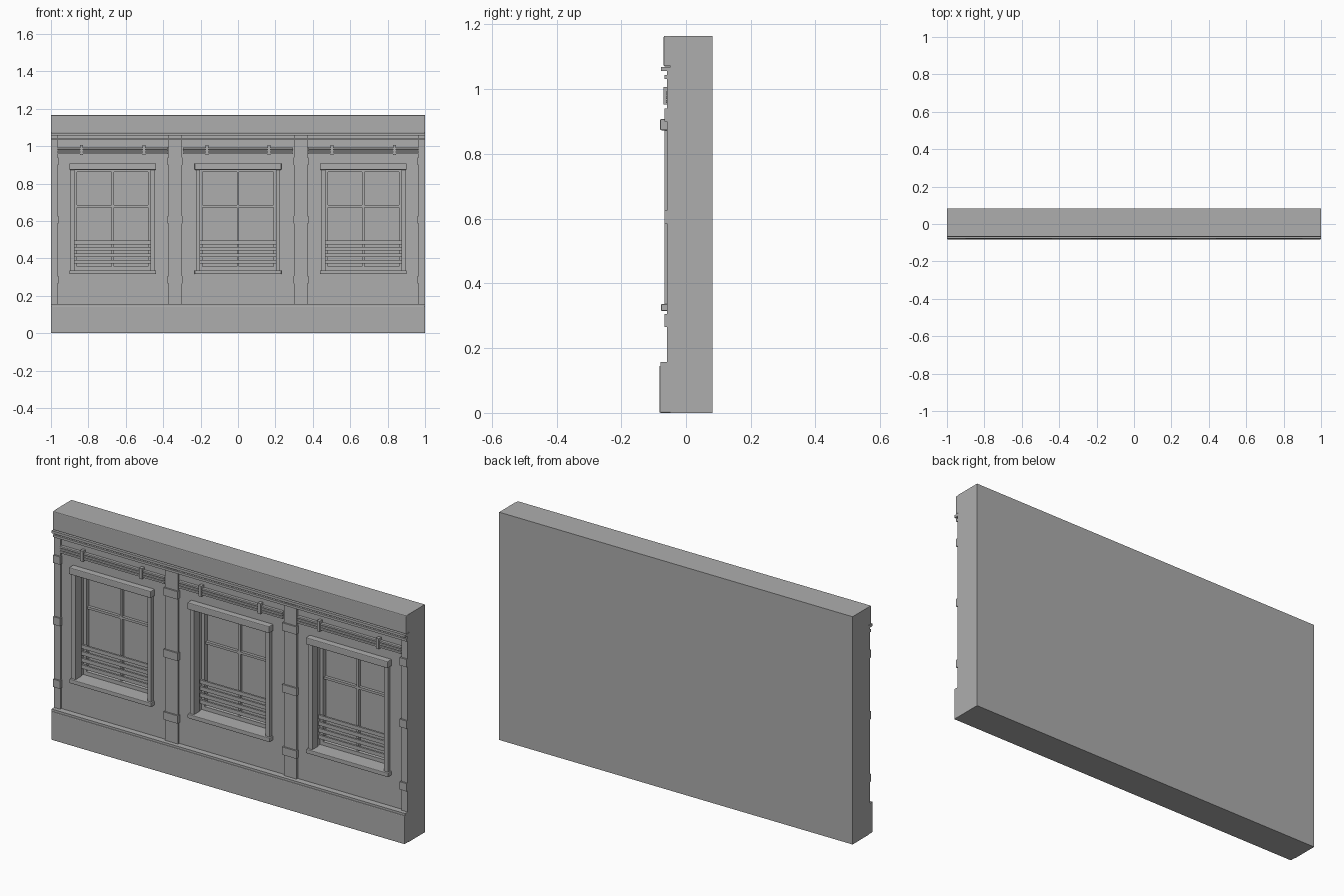
import bpy

if "Cube" in bpy.data.objects:
    bpy.data.objects.remove(bpy.data.objects["Cube"])

mat = bpy.data.materials.new("plain grey")
mat.diffuse_color = (0.42, 0.42, 0.42, 1)
mat.use_nodes = True
mat.node_tree.nodes["Principled BSDF"].inputs["Base Color"].default_value = mat.diffuse_color


def box(name, x, y, z, bevel=0):
    """Box from (min, max) pairs on each axis, optionally with softened edges."""
    v = [(a, b, c) for a in x for b in y for c in z]
    f = [(0, 1, 3, 2), (4, 6, 7, 5), (0, 4, 5, 1),
         (2, 3, 7, 6), (0, 2, 6, 4), (1, 5, 7, 3)]
    me = bpy.data.meshes.new(name)
    me.from_pydata(v, [], f)
    me.materials.append(mat)
    ob = bpy.data.objects.new(name, me)
    bpy.context.collection.objects.link(ob)
    if bevel:
        m = ob.modifiers.new("Bevel", 'BEVEL')
        m.width = bevel
        m.segments = 2
    return ob


WINDOWS = (-0.67, 0, 0.67)
WALL = -0.048

# Wall slab with three window recesses
wall = box("wall", (-1, 1), (WALL, 0.082), (0, 1.165))
for cx in WINDOWS:
    cut = box("recess_cutter", (cx - 0.207, cx + 0.207), (-0.2, 0.025), (0.333, 0.877))
    cut.hide_render = True
    cut.hide_viewport = True
    m = wall.modifiers.new("Recess", 'BOOLEAN')
    m.operation = 'DIFFERENCE'
    m.solver = 'EXACT'
    m.object = cut

# Base board, cap and mouldings
box("base_board", (-1, 1), (-0.082, -0.04), (0, 0.146), 0.004)
box("base_ledge", (-1, 1), (-0.079, -0.04), (0.14, 0.157))
box("cap", (-1, 1), (-0.069, -0.04), (1.07, 1.165), 0.004)
box("crown_strip", (-1, 1), (-0.078, -0.04), (1.056, 1.069))
box("lower_crown_strip", (-1, 1), (-0.067, -0.04), (1.032, 1.044))

# Pilasters with raised bands
for x0, x1 in ((-1, -0.965), (-0.372, -0.3), (0.3, 0.372), (0.965, 1)):
    box("pilaster", (x0, x1), (-0.058, -0.04), (0.15, 1.06))
    grow0 = 0 if x0 == -1 else 0.004
    grow1 = 0 if x1 == 1 else 0.004
    for z in (0.285, 0.605, 0.92):
        box("pilaster_band", (x0 - grow0, x1 + grow1), (-0.066, -0.04), (z - 0.02, z + 0.02))

for cx in WINDOWS:
    # Pipes and clamps above each window
    half = 0.295
    for z, r in ((0.962, 0.005), (0.975, 0.005), (0.988, 0.005)):
        box("pipe", (cx - half, cx + half), (-0.062, -0.046), (z - r, z + r), 0.002)
    for s in (-1, 1):
        bx = cx + s * 0.167
        box("pipe_clamp", (bx - 0.008, bx + 0.008), (-0.07, -0.046), (0.952, 1.006))

    # Outer window surround
    box("window_head", (cx - 0.232, cx + 0.232), (-0.08, -0.04), (0.873, 0.908), 0.004)
    box("window_sill", (cx - 0.232, cx + 0.232), (-0.077, 0.025), (0.315, 0.336), 0.003)
    for s in (-1, 1):
        a, b = sorted((cx + s * 0.225, cx + s * 0.203))
        box("window_jamb", (a, b), (-0.066, -0.02), (0.33, 0.88))
        # Recessed sash stiles
        a, b = sorted((cx + s * 0.207, cx + s * 0.19))
        box("sash_stile", (a, b), (0.002, 0.03), (0.333, 0.877))

    # Sash rails and glazing bars
    for z0, z1 in ((0.333, 0.355), (0.862, 0.877)):
        box("sash_rail", (cx - 0.2, cx + 0.2), (0.002, 0.03), (z0, z1))
    box("vertical_bar", (cx - 0.006, cx + 0.006), (0.01, 0.03), (0.34, 0.87))
    box("horizontal_bar", (cx - 0.2, cx + 0.2), (0.01, 0.03), (0.672, 0.684))

    # Slats across the lower window
    for i in range(4):
        z = 0.373 + i * 0.034
        box("slat", (cx - 0.205, cx + 0.205), (-0.014, -0.004), (z, z + 0.019))
